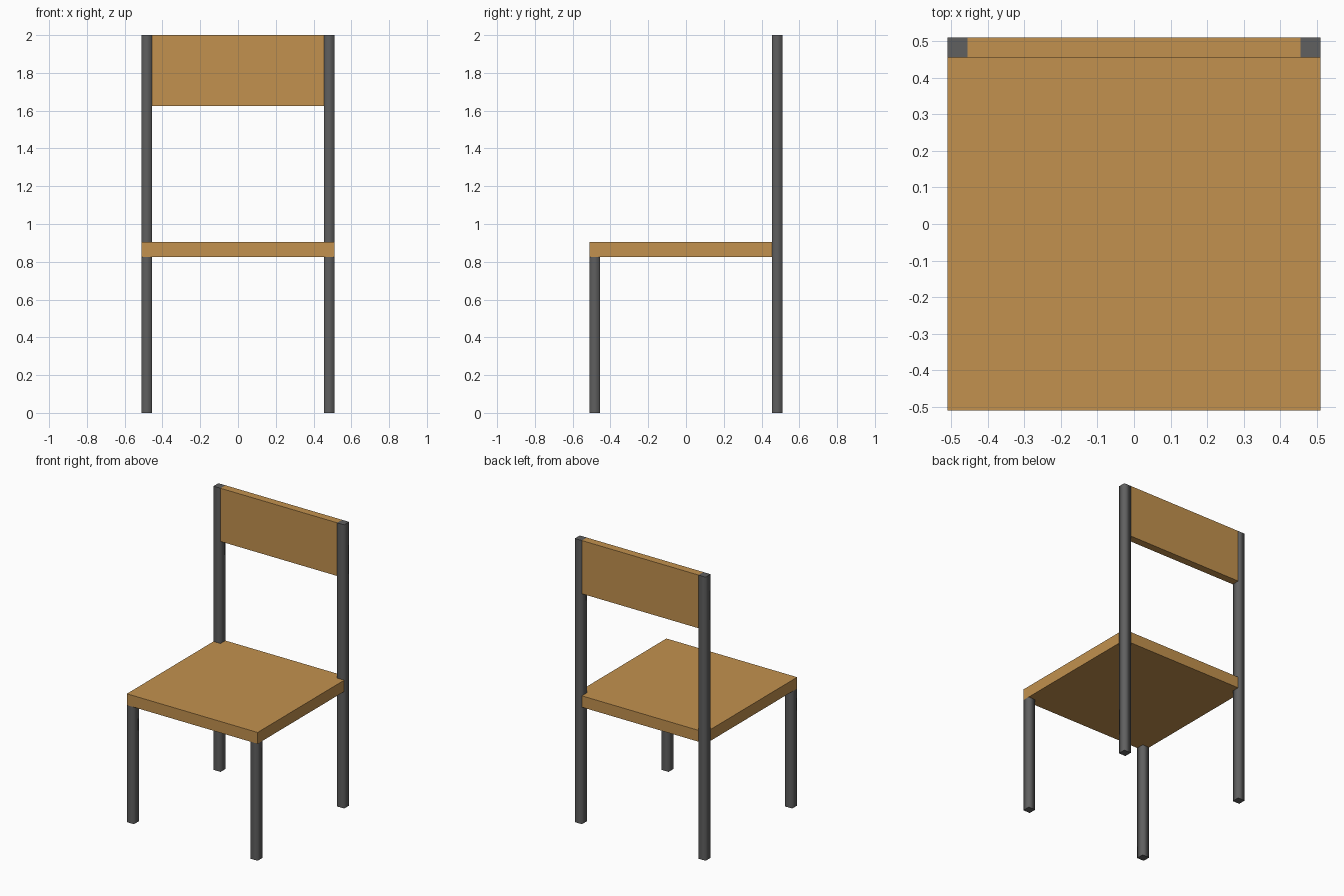
import bpy, bmesh

if "Cube" in bpy.data.objects:
    bpy.data.objects.remove(bpy.data.objects["Cube"])

H = 0.51      # half width of the chair
T = 0.055     # leg thickness
I = H - T     # inner edge of the legs
SEAT_BOTTOM, SEAT_TOP = 0.825, 0.905


def material(name, rgb):
    m = bpy.data.materials.new(name)
    m.diffuse_color = (*rgb, 1)
    m.use_nodes = True
    m.node_tree.nodes["Principled BSDF"].inputs["Base Color"].default_value = m.diffuse_color
    return m


wood = material("warm wood", (0.54, 0.283, 0.077))
metal = material("dark grey metal", (0.115, 0.115, 0.115))


def prism(name, outline, z0, z1, mat, smooth_sides=False):
    """Extrude an xy outline from z0 to z1."""
    bm = bmesh.new()
    base = bm.faces.new([bm.verts.new((x, y, z0)) for x, y in outline])
    new = bmesh.ops.extrude_face_region(bm, geom=[base], use_keep_orig=True)["geom"]
    for v in new:
        if isinstance(v, bmesh.types.BMVert):
            v.co.z = z1
    bmesh.ops.recalc_face_normals(bm, faces=bm.faces)
    if smooth_sides:
        # soft shading round the tube, crisp end caps
        for f in bm.faces:
            cap = abs(f.normal.z) > 0.5
            f.smooth = not cap
            if cap:
                for e in f.edges:
                    e.smooth = False
    me = bpy.data.meshes.new(name)
    bm.to_mesh(me)
    bm.free()
    me.materials.append(mat)
    ob = bpy.data.objects.new(name, me)
    bpy.context.collection.objects.link(ob)
    return ob


def rect(x0, x1, y0, y1):
    return [(x0, y0), (x1, y0), (x1, y1), (x0, y1)]


# seat, notched at the back corners for the tall legs
prism("seat", [(-H, -H), (H, -H), (H, I), (I, I), (I, H), (-I, H), (-I, I), (-H, I)],
      SEAT_BOTTOM, SEAT_TOP, wood)

# backrest panel between the tall legs
prism("backrest", rect(-I, I, I, H), 1.625, 2.0, wood)

# short front legs and tall back legs
for side, x0 in (("left", -H), ("right", I)):
    prism("front_leg_" + side, rect(x0, x0 + T, -H, -I), 0, SEAT_BOTTOM, metal, True)
    prism("back_leg_" + side, rect(x0, x0 + T, I, H), 0, 2.0, metal, True)
